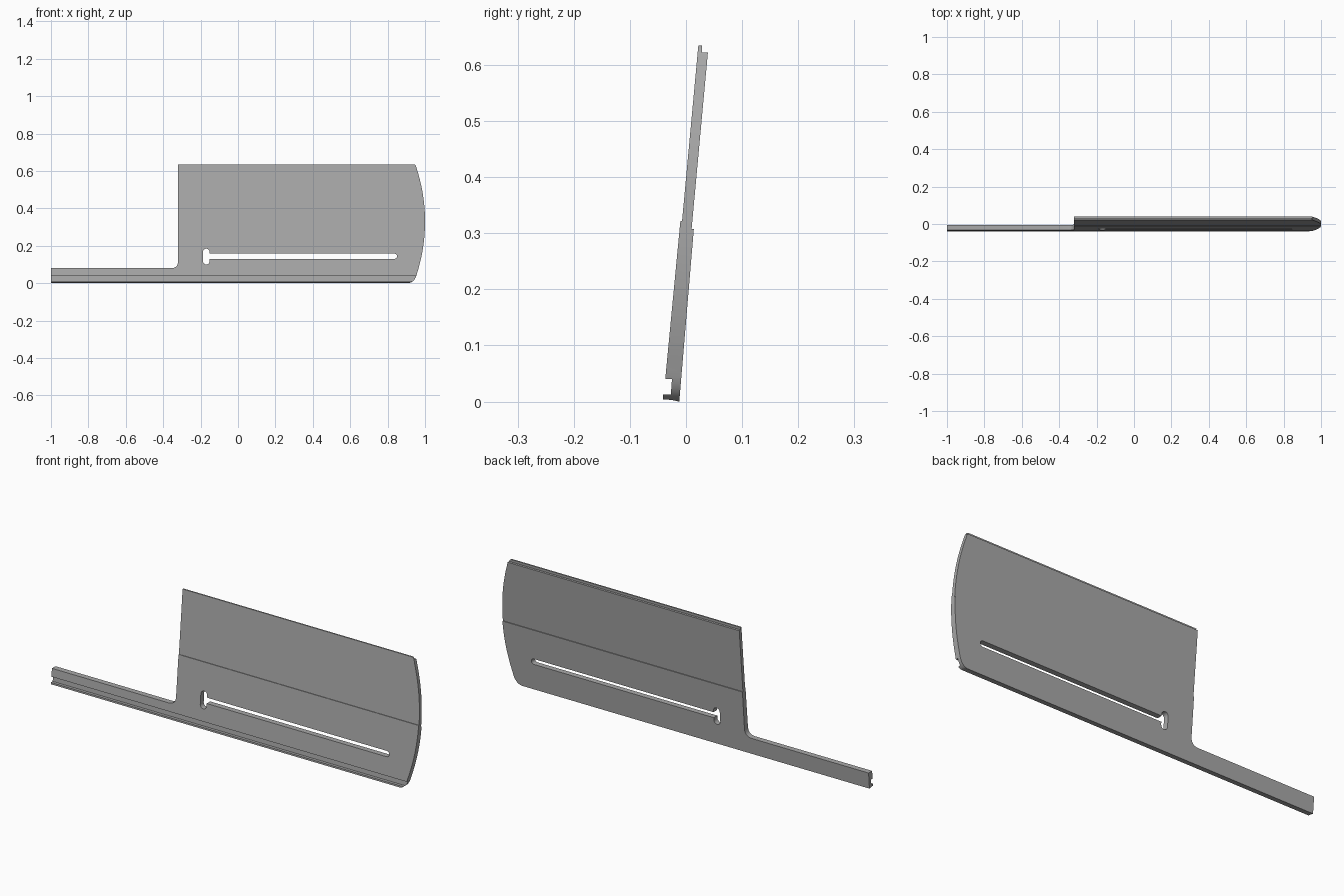
import bpy
import bmesh
from math import asin, cos, sin, pi
from mathutils import Vector

cube = bpy.data.objects.get("Cube")
if cube:
    bpy.data.objects.remove(cube, do_unlink=True)

grey = bpy.data.materials.new("neutral_grey")
grey.use_nodes = True
colour = (0.4, 0.4, 0.4, 1)
grey.diffuse_color = colour
grey.node_tree.nodes["Principled BSDF"].inputs["Base Color"].default_value = colour


def prism(name, points, offset):
    """Extrude a closed loop of 3D points along an offset."""
    bm = bmesh.new()
    face = bm.faces.new([bm.verts.new(p) for p in points])
    out = bmesh.ops.extrude_face_region(bm, geom=[face])
    moved = [v for v in out["geom"] if isinstance(v, bmesh.types.BMVert)]
    bmesh.ops.translate(bm, verts=moved, vec=offset)
    bmesh.ops.recalc_face_normals(bm, faces=bm.faces)
    mesh = bpy.data.meshes.new(name)
    bm.to_mesh(mesh)
    bm.free()
    mesh.materials.append(grey)
    obj = bpy.data.objects.new(name, mesh)
    bpy.context.collection.objects.link(obj)
    return obj


def cutter(name, outline):
    """Helper volume from an outline in x and z, running through the blade."""
    obj = prism(name, [(x, -0.3, z) for x, z in outline], (0, 0.6, 0))
    obj.hide_render = True
    return obj


def rounded(start, corner, end, steps=8):
    """Rounded corner between two points."""
    a, b, c = Vector(start), Vector(corner), Vector(end)
    ts = [i / steps for i in range(steps + 1)]
    return [a * (1 - t) ** 2 + b * 2 * t * (1 - t) + c * t * t for t in ts]


def capsule(x0, x1, z0, z1):
    """Slot outline with half-round ends on its long axis."""
    r = min(x1 - x0, z1 - z0) / 2
    wide = x1 - x0 > z1 - z0
    turn = -pi / 2 if wide else 0
    ends = [(x1 - r, z1 - r), (x0 + r, z0 + r)]
    pts = []
    for i, (cx, cz) in enumerate(ends):
        for k in range(9):
            a = turn + pi * i + pi * k / 8
            pts.append((cx + r * cos(a), cz + r * sin(a)))
    return pts


def cut(obj, tool, operation):
    mod = obj.modifiers.new(tool.name, "BOOLEAN")
    mod.operation = operation
    mod.solver = "EXACT"
    mod.object = tool
    bpy.context.view_layer.objects.active = obj
    bpy.ops.object.modifier_apply(modifier=mod.name)
    bpy.data.objects.remove(tool, do_unlink=True)


# Leaning section: grooved foot, lower panel, set-back upper panel, top rebate
section = [
    (-0.012, 0.0), (-0.026, 0.003), (-0.041, 0.004), (-0.041, 0.013),
    (-0.027, 0.013), (-0.025, 0.04), (-0.037, 0.04), (-0.010, 0.322),
    (-0.007, 0.322), (0.022, 0.635), (0.029, 0.635), (0.028, 0.622),
    (0.039, 0.622), (0.010, 0.308), (0.014, 0.308),
]
blade = prism("slotted_blade", [(-1, y, z) for y, z in section], (2, 0, 0))

# Side outline: long tail bar, inner fillet, square panel, bowed end
radius, mid = 0.918, 0.33
half = asin(0.275 / radius)
bow = []
for i in range(25):
    a = half - 2 * half * i / 24
    bow.append((1 - radius + radius * cos(a), mid + radius * sin(a)))
outline = [(-1.1, -0.1), (-1.1, 0.08)]
outline += rounded((-0.36, 0.08), (-0.32, 0.08), (-0.32, 0.12))
outline += [(-0.32, 0.7), (0.935, 0.7), (0.935, 0.64)]
outline += rounded((0.942, 0.635), (0.953, 0.633), bow[0], 4)[:-1]
outline += bow
outline += rounded(bow[-1], (0.947, 0.004), (0.91, 0.0))[1:]
outline += [(0.91, -0.1)]
cut(blade, cutter("outline_cutter", outline), "INTERSECT")

# Long slot with a taller keyhole at its inner end
cut(blade, cutter("slot_cutter", capsule(-0.175, 0.85, 0.13, 0.158)), "DIFFERENCE")
cut(blade, cutter("keyhole_cutter", capsule(-0.187, -0.152, 0.1, 0.185)), "DIFFERENCE")

bpy.ops.object.select_all(action="DESELECT")
blade.select_set(True)
bpy.context.view_layer.objects.active = blade
bpy.ops.object.shade_smooth_by_angle(angle=0.5)
